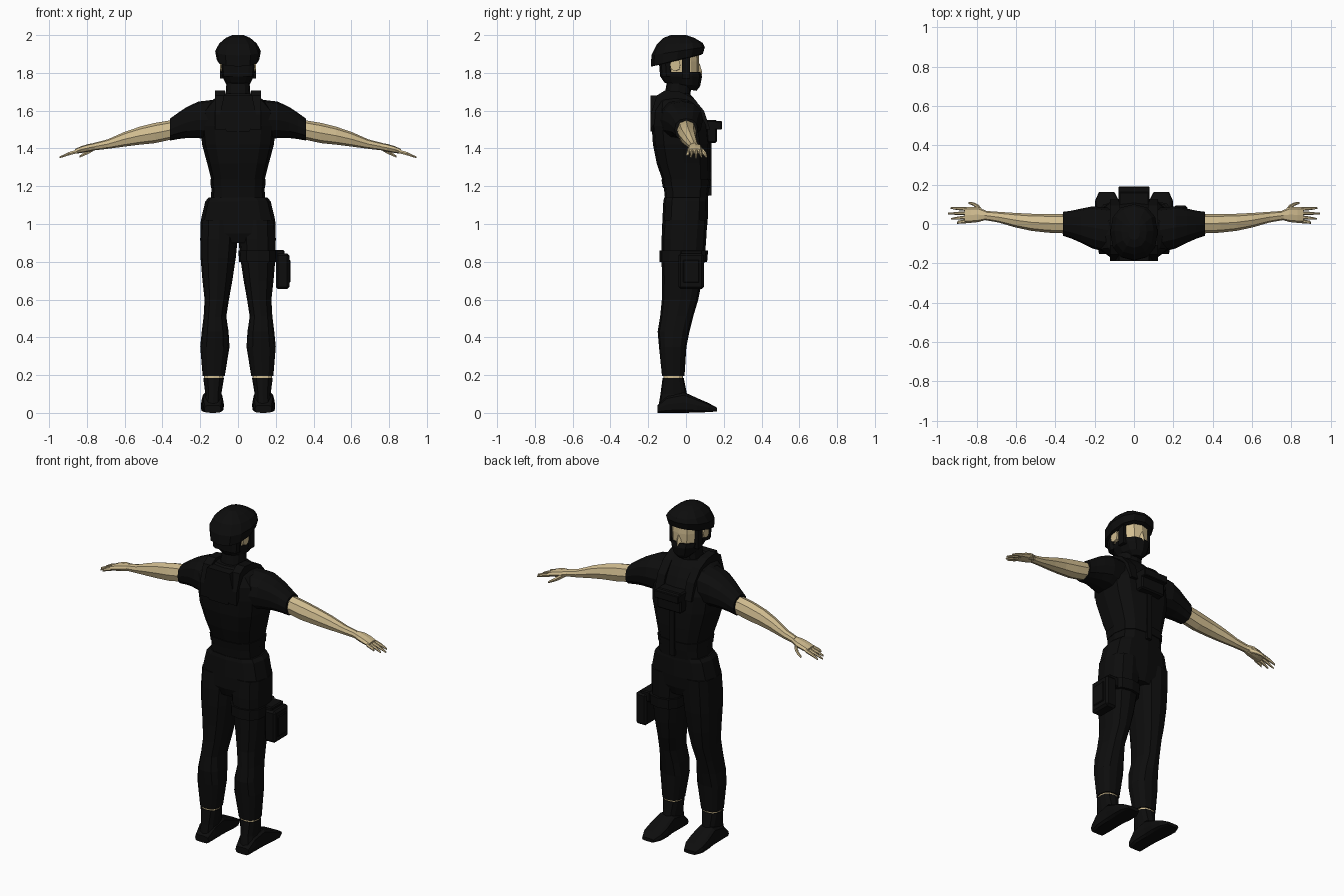
import bpy, bmesh, math


def material(name, r, g, b):
    m = bpy.data.materials.new(name)
    m.diffuse_color = (r, g, b, 1)
    return m


BLACK = material("black cloth", 0.004, 0.004, 0.004)
SKIN = material("skin", 0.64, 0.51, 0.28)


def finish(name, bm, mat):
    bmesh.ops.recalc_face_normals(bm, faces=bm.faces[:])
    me = bpy.data.meshes.new(name)
    bm.to_mesh(me)
    bm.free()
    me.materials.append(mat)
    ob = bpy.data.objects.new(name, me)
    bpy.context.collection.objects.link(ob)
    return ob


def loft(name, axis, rings, mat, n=12, p=0.8, side=1):
    """Rings are (position, u0, u1, v0, v1, tilt); u and v are the other two axes in order."""
    bm = bmesh.new()
    loops = []
    for t, u0, u1, v0, v1, *tilt in rings:
        loop = []
        for i in range(n):
            a = 2 * math.pi * i / n
            c, s = round(math.cos(a), 6), round(math.sin(a), 6)
            fu = math.copysign(abs(c) ** p, c)
            fv = math.copysign(abs(s) ** p, s)
            u = (u0 + u1) / 2 + (u1 - u0) / 2 * fu
            v = (v0 + v1) / 2 + (v1 - v0) / 2 * fv
            w = t + (tilt[0] * fv if tilt else 0)
            x, y, z = {"x": (w, u, v), "y": (u, w, v), "z": (u, v, w)}[axis]
            loop.append(bm.verts.new((x * side, y, z)))
        loops.append(loop)
    for a, b in zip(loops, loops[1:]):
        for i in range(n):
            j = (i + 1) % n
            bm.faces.new((a[i], a[j], b[j], b[i]))
    bm.faces.new(loops[0])
    bm.faces.new(loops[-1])
    return finish(name, bm, mat)


def box(name, x0, x1, y0, y1, z0, z1, mat=BLACK, bevel=0.0):
    bm = bmesh.new()
    bmesh.ops.create_cube(bm, size=1)
    for v in bm.verts:
        v.co = ((x0 + x1) / 2 + v.co.x * (x1 - x0), (y0 + y1) / 2 + v.co.y * (y1 - y0),
                (z0 + z1) / 2 + v.co.z * (z1 - z0))
    if bevel:
        bmesh.ops.bevel(bm, geom=bm.edges[:], offset=bevel, segments=1, affect='EDGES')
    return finish(name, bm, mat)


def prism(name, plane, pts, d0, d1, mat=BLACK):
    """Extrude an outline: plane 'yz' runs along x, plane 'xz' runs along y."""
    bm = bmesh.new()
    def place(a, b, d):
        return (d, a, b) if plane == "yz" else (a, d, b)
    lo = [bm.verts.new(place(a, b, d0)) for a, b in pts]
    hi = [bm.verts.new(place(a, b, d1)) for a, b in pts]
    bm.faces.new(lo)
    bm.faces.new(hi)
    for i in range(len(pts)):
        j = (i + 1) % len(pts)
        bm.faces.new((lo[i], lo[j], hi[j], hi[i]))
    return finish(name, bm, mat)


def body(rings):
    """Symmetric rings given as (z, half width, back y, front y)."""
    return [(z, -w, w, y0, y1) for z, w, y0, y1 in rings]


# Torso, trouser top and neck
loft("torso", "z", body([
    (1.12, .145, -.11, .115), (1.22, .138, -.12, .125), (1.32, .163, -.155, .13),
    (1.42, .19, -.175, .13), (1.52, .2, -.182, .12), (1.6, .19, -.178, .085),
    (1.65, .145, -.165, .055), (1.69, .085, -.13, .02)]), BLACK, p=.7)
loft("trouser_top", "z", body([
    (.9, .1, -.11, .09), (.95, .185, -.128, .108), (1.02, .197, -.125, .115),
    (1.12, .173, -.12, .117), (1.14, .155, -.115, .115)]), BLACK, p=.7)
loft("neck", "z", body([(1.64, .07, -.12, .02), (1.76, .06, -.1, .03)]), BLACK)

# Vest details: back panel, zip, waist band, chest pouch
prism("back_panel", "xz", [(-.06, 1.49), (.06, 1.49), (.1, 1.56), (.075, 1.68), (-.075, 1.68),
                           (-.1, 1.56)], -.187, -.13)
box("zip_cover", -.015, .015, .1, .134, 1.15, 1.46)
loft("vest_hem", "z", body([(1.19, .143, -.122, .127), (1.235, .147, -.13, .131)]), BLACK, p=.7)
box("chest_pouch", -.08, .08, .09, .165, 1.43, 1.55, bevel=.008)
box("pouch_flap", -.08, .08, .15, .19, 1.5, 1.545, bevel=.004)

# Head, with a mask wrapped round the jaw and the back of the skull
loft("head", "z", body([(1.74, .06, -.1, .06), (1.8, .08, -.12, .068), (1.86, .085, -.13, .07),
                        (1.93, .085, -.13, .065)]), SKIN, p=.85)
loft("nose", "z", body([(1.79, .018, .05, .084), (1.81, .016, .05, .084),
                        (1.85, .008, .05, .072)]), SKIN, n=4, p=1)
loft("face_mask", "z", [(1.715, -.035, .035, -.06, .055, -.01), (1.74, -.063, .063, -.115, .075, -.01),
                        (1.78, -.083, .083, -.135, .085), (1.805, -.087, .087, -.137, .078)],
     BLACK, p=.85)
loft("hood_back", "z", body([(1.78, .083, -.137, -.07), (1.88, .09, -.145, -.075)]), BLACK, p=.6)

# Helmet with a rim rising toward the face
loft("helmet", "z", [
    (1.865, -.098, .098, -.175, .078, .03), (1.868, -.112, .112, -.186, .09, .034),
    (1.915, -.121, .121, -.183, .1, .022), (1.955, -.1, .1, -.155, .088, .004),
    (1.985, -.065, .065, -.12, .045), (2.0, -.03, .03, -.08, 0)], BLACK, p=.85)

for s, tag in ((-1, "left"), (1, "right")):
    # Ears and chin straps
    loft("ear_" + tag, "x", [(.07, -.075, -.03, 1.81, 1.87), (.095, -.085, -.03, 1.81, 1.875)],
         SKIN, n=8, side=s)
    box("chin_strap_" + tag, *sorted((s * .07, s * .094)), -.02, .022, 1.77, 1.89)

    # Shoulder strap running over the vest
    prism("shoulder_strap_" + tag, "yz", [
        (-.187, 1.5), (-.187, 1.58), (-.155, 1.68), (-.11, 1.708), (-.03, 1.7), (.04, 1.665),
        (.095, 1.6), (.128, 1.5), (.08, 1.5), (.0, 1.6), (-.12, 1.6)], s * .07, s * .122)

    # Sleeve and bare arm
    loft("sleeve_" + tag, "x", [
        (.11, -.15, .08, 1.44, 1.66), (.21, -.125, .09, 1.455, 1.648), (.27, -.095, .078, 1.455, 1.62),
        (.315, -.075, .068, 1.45, 1.59), (.36, -.06, .062, 1.442, 1.558)], BLACK, p=.85, side=s)
    loft("arm_" + tag, "x", [
        (.34, -.048, .052, 1.45, 1.552), (.44, -.044, .052, 1.428, 1.535), (.52, -.035, .052, 1.42, 1.515),
        (.6, -.018, .056, 1.41, 1.488), (.69, .008, .062, 1.398, 1.448), (.76, .02, .067, 1.39, 1.43)],
         SKIN, n=8, p=.9, side=s)

    # Hand: palm, four fingers and thumb
    loft("palm_" + tag, "x", [
        (.75, .022, .066, 1.392, 1.43), (.79, .01, .085, 1.383, 1.424), (.83, .006, .087, 1.376, 1.412),
        (.862, .006, .085, 1.372, 1.398)], SKIN, n=8, side=s)
    for i, (y, ytip, tip) in enumerate([(.014, .004, .9), (.034, .026, .93),
                                        (.055, .053, .946), (.076, .081, .932)]):
        drop = (tip - .85) * .3
        loft(f"finger_{i + 1}_{tag}", "x", [
            (.85, y - .01, y + .01, 1.374, 1.396), (.895, (y + ytip) / 2 - .008, (y + ytip) / 2 + .008,
             1.362, 1.382), (tip, ytip - .004, ytip + .004, 1.376 - drop, 1.386 - drop)],
             SKIN, n=6, p=1, side=s)
    loft("thumb_" + tag, "x", [
        (.765, .04, .066, 1.385, 1.42), (.79, .07, .098, 1.37, 1.4), (.815, .092, .11, 1.36, 1.38),
        (.84, .102, .112, 1.35, 1.362)], SKIN, n=6, p=1, side=s)

    # Trouser leg, strip of ankle, boot
    loft("trouser_leg_" + tag, "z", [
        (.195, .07, .187, -.127, -.008), (.35, .045, .2, -.143, .002), (.43, .05, .192, -.15, .018),
        (.51, .062, .182, -.137, .038), (.6, .048, .177, -.128, .065), (.7, .03, .188, -.126, .085),
        (.82, .012, .198, -.13, .1), (.92, .002, .2, -.13, .107), (1.02, .0, .197, -.122, .112)],
         BLACK, p=.8, side=s)
    loft("ankle_" + tag, "z", [(.17, .078, .18, -.12, -.016), (.2, .078, .18, -.12, -.016)],
         SKIN, p=.8, side=s)
    loft("boot_shaft_" + tag, "z", [
        (.02, .084, .184, -.148, .01), (.1, .088, .173, -.135, .005), (.185, .074, .184, -.124, -.012)],
         BLACK, p=.8, side=s)
    loft("boot_foot_" + tag, "y", [
        (-.152, .09, .178, 0, .04), (-.1, .08, .187, 0, .09), (-.01, .08, .19, 0, .11),
        (.06, .074, .197, .002, .078), (.12, .078, .197, .004, .052), (.163, .1, .178, .008, .028)],
         BLACK, n=12, p=.5, side=s)

# Thigh band and holster
loft("thigh_band", "z", [(.8, .006, .207, -.14, .112), (.86, .002, .209, -.14, .117)], BLACK, p=.75)
box("holster_hanger", .18, .245, -.03, .085, .8, .862, bevel=.006)
box("holster", .2, .272, -.04, .095, .655, .845, bevel=.012)
box("holster_plate", .26, .278, -.015, .07, .69, .81, bevel=.004)
